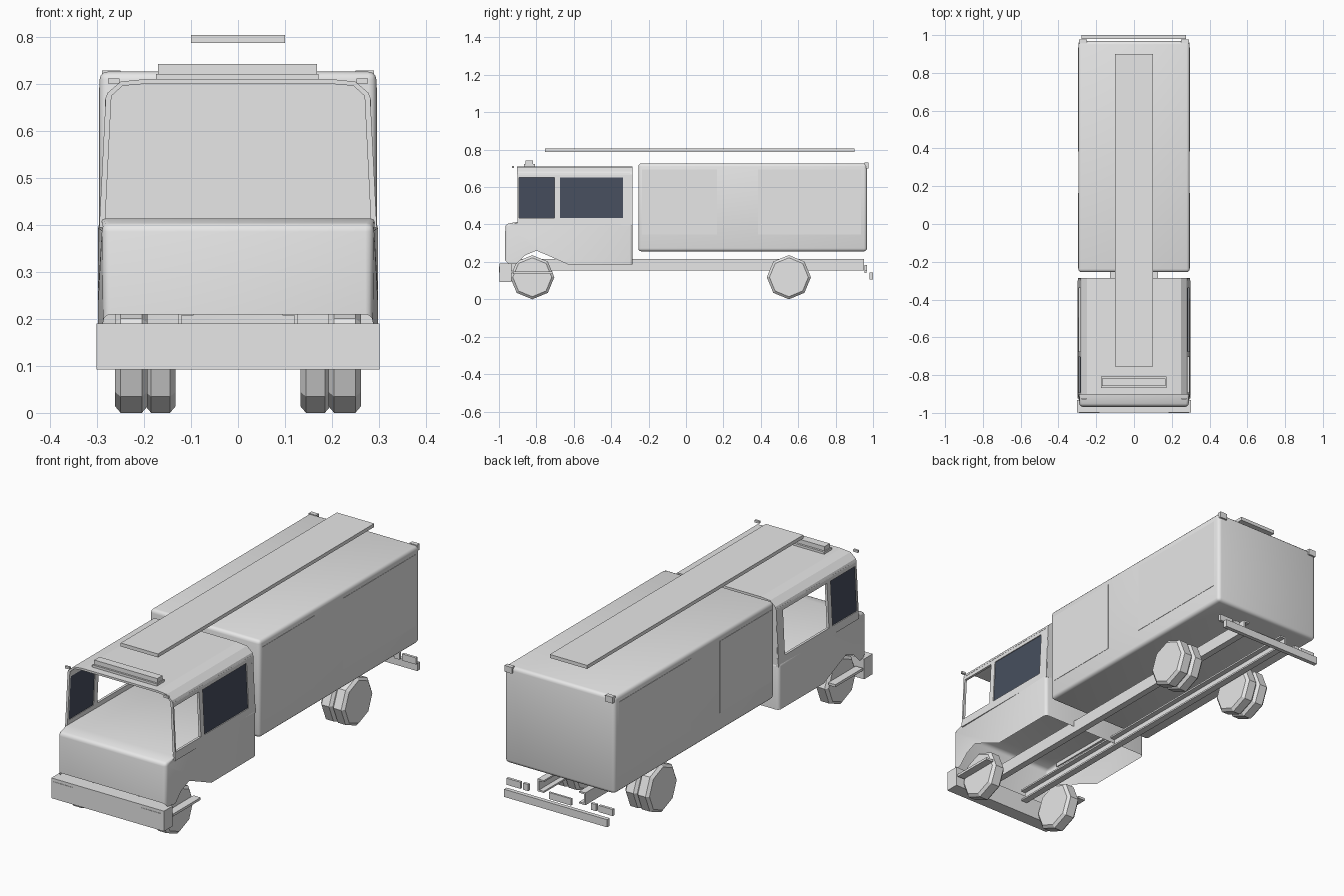
import bpy, bmesh
from math import radians, cos, sin, pi

cube = bpy.data.objects.get("Cube")
if cube:
    bpy.data.objects.remove(cube, do_unlink=True)


def material(name, rgb):
    m = bpy.data.materials.new(name)
    m.use_nodes = True
    m.diffuse_color = (*rgb, 1)
    m.node_tree.nodes["Principled BSDF"].inputs["Base Color"].default_value = (*rgb, 1)
    return m


GREY = material("body_grey", (0.8, 0.8, 0.8))
GLASS = material("dark_glass", (0.062, 0.077, 0.112))


def finish(name, bm, mat=GREY, smooth=False):
    bmesh.ops.recalc_face_normals(bm, faces=bm.faces)
    me = bpy.data.meshes.new(name)
    bm.to_mesh(me)
    bm.free()
    me.materials.append(mat)
    ob = bpy.data.objects.new(name, me)
    bpy.context.collection.objects.link(ob)
    if smooth:
        bpy.ops.object.select_all(action="DESELECT")
        ob.select_set(True)
        bpy.context.view_layer.objects.active = ob
        bpy.ops.object.shade_smooth_by_angle(angle=radians(40))
    return ob


def box_mesh(x, y, z):
    bm = bmesh.new()
    bmesh.ops.create_cube(bm, size=1)
    for v in bm.verts:
        v.co = [r[0] + (c + 0.5) * (r[1] - r[0]) for c, r in zip(v.co, (x, y, z))]
    return bm


def box(name, x, y, z, mat=GREY):
    return finish(name, box_mesh(x, y, z), mat)


def extrude(pts, to_3d, a, b):
    """Solid from a 2D outline swept between a and b."""
    bm = bmesh.new()
    ends = [[bm.verts.new(to_3d(p, t)) for p in pts] for t in (a, b)]
    for ring in ends:
        bm.faces.new(ring)
    n = len(pts)
    for i in range(n):
        j = (i + 1) % n
        bm.faces.new((ends[0][i], ends[0][j], ends[1][j], ends[1][i]))
    bm.normal_update()
    return bm


def pair(name, x, y, z):
    for side, s in (("left", 1), ("right", -1)):
        box(f"{side}_{name}", sorted((s * x[0], s * x[1])), y, z)


# Rear body with softened edges and flush side panels
bm = box_mesh((-0.295, 0.295), (-0.255, 0.968), (0.256, 0.727))
bmesh.ops.bevel(bm, geom=bm.edges[:], offset=0.017, segments=3, profile=0.5, affect="EDGES")
finish("rear_body", bm, smooth=True)
pair("front_locker_panel", (0.294, 0.2965), (-0.235, 0.165), (0.347, 0.693))
pair("rear_locker_panel", (0.294, 0.2965), (0.385, 0.935), (0.347, 0.693))
pair("rear_marker_lamp", (0.25, 0.29), (0.955, 0.976), (0.70, 0.73))

# Lower cab and hood: side outline with wheel arch, open underneath
outline = [(-0.285, 0.187), (-0.285, 0.41), (-0.9, 0.414), (-0.966, 0.402),
           (-0.968, 0.21), (-0.95, 0.19), (-0.905, 0.19), (-0.86, 0.235),
           (-0.8, 0.26), (-0.74, 0.235), (-0.63, 0.186)]
bm = extrude(outline, lambda p, t: (t, *p), -0.298, 0.298)
bmesh.ops.recalc_face_normals(bm, faces=bm.faces)
bm.normal_update()
under = [f for f in bm.faces if f.normal.z < -0.3 and abs(f.normal.x) < 0.5]
bmesh.ops.delete(bm, geom=under, context="FACES")
for v in bm.verts:
    if v.co.y < -0.94:
        v.co.x *= 0.965
bm.normal_update()
sharp = [e for e in bm.edges if len(e.link_faces) == 2 and e.calc_face_angle() > radians(40)]
bmesh.ops.bevel(bm, geom=sharp, offset=0.016, segments=3, profile=0.5, affect="EDGES")
finish("lower_cab", bm, smooth=True)


# Upper cab: leaning side frames around the window openings
def side_x(z):
    return 0.295 - 0.05 * (z - 0.41)


def side_plate(name, s, y, z, mat=GREY, thick=0.012, inset=0.0):
    pts = [(side_x(z[0]) - inset, z[0]), (side_x(z[1]) - inset, z[1]),
           (side_x(z[1]) - inset - thick, z[1]), (side_x(z[0]) - inset - thick, z[0])]
    finish(name, extrude(pts, lambda p, t: (s * p[0], t, p[1]), *y), mat)


for side, s in (("left", 1), ("right", -1)):
    side_plate(f"{side}_window_sill", s, (-0.902, -0.285), (0.395, 0.435))
    side_plate(f"{side}_window_header", s, (-0.902, -0.3), (0.65, 0.672))
    for label, y in (("front", (-0.902, -0.893)), ("middle", (-0.703, -0.675)),
                     ("rear", (-0.338, -0.288))):
        side_plate(f"{side}_{label}_pillar", s, y, (0.43, 0.655))
side_plate("left_rear_window", 1, (-0.675, -0.338), (0.435, 0.65), GLASS, 0.005, 0.004)
side_plate("right_front_window", -1, (-0.893, -0.703), (0.435, 0.65), GLASS, 0.005, 0.004)

# Roof shell with chamfered sides, and the cab back wall
outer = [(0.283, 0.668), (0.278, 0.682), (0.25, 0.706), (0.2, 0.711)]
inner = [(0.2, 0.701), (0.246, 0.697), (0.268, 0.677), (0.272, 0.668)]


def flip(pts):
    return [(-x, z) for x, z in reversed(pts)]


finish("cab_roof", extrude(outer + flip(outer) + flip(inner) + inner,
                           lambda p, t: (p[0], t, p[1]), -0.903, -0.298))
back = [(0.29, 0.39)] + outer
finish("cab_back_wall", extrude(back + flip(back), lambda p, t: (p[0], t, p[1]), -0.3, -0.287))

# Warning light bar in two steps, front marker lamps, roof board
box("light_bar_base", (-0.175, 0.172), (-0.867, -0.808), (0.708, 0.722))
box("light_bar", (-0.17, 0.168), (-0.858, -0.818), (0.72, 0.743))
pair("front_marker_lamp", (0.252, 0.277), (-0.93, -0.92), (0.702, 0.713))
box("roof_board", (-0.1, 0.1), (-0.755, 0.9), (0.788, 0.805))

# Bumpers, lamps and steps
box("front_bumper", (-0.302, 0.302), (-0.998, -0.932), (0.092, 0.19))
pair("bumper_lamp", (0.183, 0.29), (-1.0, -0.996), (0.144, 0.175))
pair("wheel_step", (0.262, 0.3), (-0.925, -0.715), (0.136, 0.148))
box("rear_bumper", (-0.277, 0.275), (0.98, 1.0), (0.106, 0.143))
pair("tail_lamp", (0.21, 0.285), (0.955, 0.968), (0.15, 0.182))
pair("reverse_lamp", (0.168, 0.196), (0.955, 0.968), (0.15, 0.182))
box("rear_plate", (-0.06, 0.06), (0.955, 0.965), (0.14, 0.172))

# Chassis rails as channels
channel = [(0.128, 0.155), (0.128, 0.215), (0.095, 0.215), (0.095, 0.207),
           (0.12, 0.207), (0.12, 0.163), (0.095, 0.163), (0.095, 0.155)]
for side, s in (("left", 1), ("right", -1)):
    finish(f"{side}_chassis_rail",
           extrude(channel, lambda p, t: (s * p[0], t, p[1]), -0.935, 0.953))


# Eight-sided tyres with chamfered shoulders; doubled at the back
def tyre(name, x0, x1, y):
    rings = []
    bm = bmesh.new()
    for x, r in ((x0, 0.104), (x0 + 0.012, 0.118), (x1 - 0.012, 0.118), (x1, 0.104)):
        rings.append([bm.verts.new((x, y + r * cos(k * pi / 4), 0.118 + r * sin(k * pi / 4)))
                      for k in range(8)])
    bm.faces.new(rings[0])
    bm.faces.new(rings[-1])
    for a, b in zip(rings, rings[1:]):
        for k in range(8):
            j = (k + 1) % 8
            bm.faces.new((a[k], a[j], b[j], b[k]))
    finish(name, bm)


for side, s in (("left", 1), ("right", -1)):
    for label, a, b, y in (("front", 0.193, 0.262, -0.822), ("rear_outer", 0.197, 0.262, 0.55),
                           ("rear_inner", 0.133, 0.197, 0.55)):
        tyre(f"{side}_{label}_tyre", *sorted((s * a, s * b)), y)
